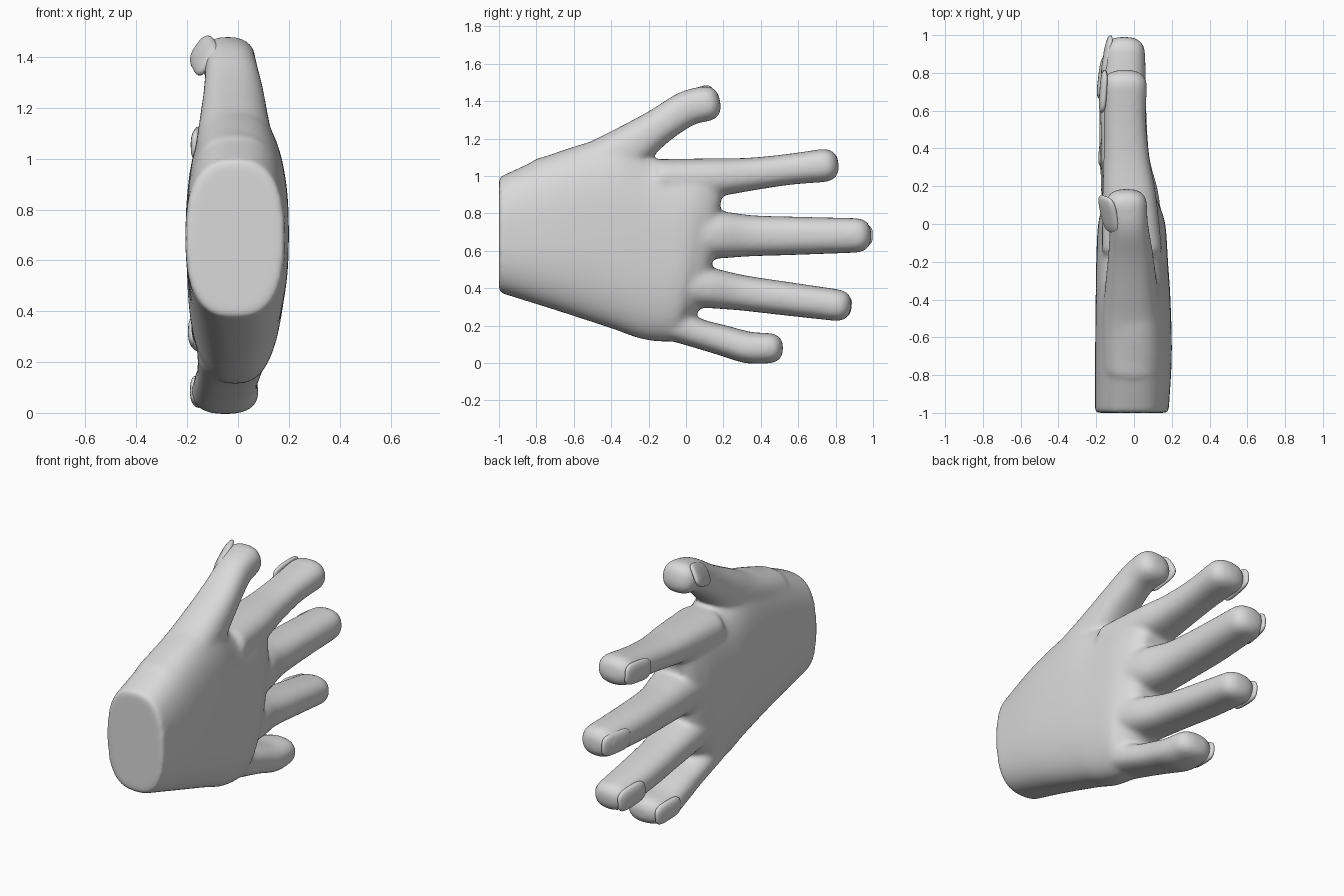
import bpy, bmesh, math
from mathutils import Matrix, Vector

cube = bpy.data.objects.get("Cube")
if cube:
    bpy.data.objects.remove(cube, do_unlink=True)

grey = bpy.data.materials.new("plain_grey")
grey.use_nodes = True
grey.diffuse_color = (0.7, 0.7, 0.7, 1)
grey.node_tree.nodes["Principled BSDF"].inputs["Base Color"].default_value = (0.7, 0.7, 0.7, 1)


def spow(v, p):
    return math.copysign(abs(v) ** p, v)


def make_object(name, bm):
    bmesh.ops.recalc_face_normals(bm, faces=bm.faces[:])
    for f in bm.faces:
        f.smooth = True
    mesh = bpy.data.meshes.new(name)
    bm.to_mesh(mesh)
    bm.free()
    mesh.materials.append(grey)
    obj = bpy.data.objects.new(name, mesh)
    bpy.context.collection.objects.link(obj)
    return obj


def spline(stations, steps=6):
    """Smooth interpolation through the stations."""
    pts = [stations[0]] + stations + [stations[-1]]
    out = []
    for a, b, c, d in zip(pts, pts[1:], pts[2:], pts[3:]):
        for i in range(steps):
            t = i / steps
            out.append([q + 0.5 * t * (r - p + t * (2 * p - 5 * q + 4 * r - s + t * (3 * (q - r) + s - p)))
                        for p, q, r, s in zip(a, b, c, d)])
    return out + [list(stations[-1])]


def loft(bm, stations, tip=0, power=2.45, sides=32):
    """Stations: y, z, half width, half thickness, x centre, optional ring slope."""
    path = spline(stations)
    rings = []
    for i, s in enumerate(path):
        a, b = path[max(i - 1, 0)], path[min(i + 1, len(path) - 1)]
        slope = s[5] if len(s) > 5 else (b[1] - a[1]) / (b[0] - a[0])
        along = Vector((0, 1, slope)).normalized()
        rings.append((Vector((s[4], s[0], s[1])), along, s[2], s[3]))
    if tip:
        centre, along, w, h = rings[-1]
        for u in (0.25, 0.5, 0.7, 0.85, 0.94, 0.985):
            k = (1 - u ** 2.5) ** (1 / 2.5)
            rings.append((centre + along * tip * u, along, w * k, h * k))
    loops = []
    for centre, along, w, h in rings:
        across = Vector((0, -along.z, along.y))
        loop = []
        for j in range(sides):
            ang = 2 * math.pi * j / sides
            x = h * spow(math.cos(ang), 2 / power)
            v = w * spow(math.sin(ang), 2 / power)
            loop.append(bm.verts.new(centre + across * v + Vector((x, 0, 0))))
        loops.append(loop)
    for a, b in zip(loops, loops[1:]):
        for j in range(sides):
            k = (j + 1) % sides
            bm.faces.new((a[j], a[k], b[k], b[j]))
    bm.faces.new(loops[0])
    bm.faces.new(loops[-1])


# Palm and wrist
bm = bmesh.new()
loft(bm, [(-1, .685, .308, .195, -.012, 0), (-.7, .703, .42, .203, -.003, 0),
          (-.4, .69, .505, .198, -.005, 0), (-.2, .61, .485, .19, -.01, -.05),
          (-.02, .602, .485, .18, -.012, -.1), (.06, .63, .44, .16, -.015, -.15),
          (.12, .65, .38, .135, -.02, -.15), (.155, .66, .33, .1, -.025, -.15)],
     power=2.6, sides=48)

# Thumb and fingers, merged with the palm
loft(bm, [(-.75, .93, .17, .16, -.01), (-.5, 1.03, .148, .155, -.012), (-.33, 1.133, .128, .138, -.015),
          (-.15, 1.262, .098, .118, -.018), (0, 1.358, .095, .103, -.028),
          (.1, 1.385, .095, .11, -.04)], .085)
loft(bm, [(-.15, .98, .11, .16, -.01), (.15, .992, .102, .143, -.025), (.35, 1.01, .088, .122, -.04),
          (.55, 1.035, .083, .112, -.048), (.73, 1.055, .089, .118, -.048)], .087)
loft(bm, [(-.15, .68, .12, .17, -.01), (.15, .685, .127, .152, -.02), (.35, .68, .11, .128, -.045),
          (.6, .68, .102, .122, -.056), (.9, .682, .093, .112, -.052)], .092)
loft(bm, [(-.15, .44, .12, .16, -.01), (.1, .405, .11, .152, -.022), (.3, .375, .095, .128, -.05),
          (.55, .342, .09, .122, -.064), (.8, .31, .085, .112, -.066)], .085)
loft(bm, [(-.15, .24, .1, .14, -.02), (.05, .163, .08, .127, -.035), (.2, .12, .082, .126, -.048),
          (.33, .083, .085, .132, -.05), (.43, .079, .082, .124, -.05)], .09)
hand = make_object("hand", bm)
remesh = hand.modifiers.new("merge", "REMESH")
remesh.mode = "VOXEL"
remesh.voxel_size = 0.012
remesh.use_smooth_shade = True
soften = hand.modifiers.new("soften", "SMOOTH")
soften.factor = 0.5
soften.iterations = 24


# Nails: thin rounded plates on the back of each fingertip
def nail(name, centre, yaw, pitch, roll, length=.112, width=.066):
    bm = bmesh.new()
    bmesh.ops.create_uvsphere(bm, u_segments=32, v_segments=16, radius=1,
                              matrix=Matrix.Rotation(math.pi / 2, 4, "Y"))
    for v in bm.verts:
        r = math.hypot(v.co.y, v.co.z)
        ang = math.atan2(v.co.z, v.co.y)
        y = r ** .6 * spow(math.cos(ang), .6) * length
        z = r ** .6 * spow(math.sin(ang), .6) * width
        v.co = (spow(v.co.x, .8) * .02 + 1.5 * z * z, y, z)
    turn = (Matrix.Rotation(math.radians(yaw), 4, "Z") @ Matrix.Rotation(math.radians(pitch), 4, "X")
            @ Matrix.Rotation(math.radians(roll), 4, "Y"))
    bm.transform(Matrix.Translation(centre) @ turn)
    make_object(name, bm)


nail("thumb_nail", (-.138, .052, 1.408), 12, 20, 30, .104, .072)
nail("index_nail", (-.163, .703, 1.057), -4, 6, 0)
nail("middle_nail", (-.143, .888, .682), -10, 0, 0)
nail("ring_nail", (-.17, .775, .313), -7, -7, 0)
nail("little_nail", (-.164, .41, .083), -6, -6, 0, .105, .06)
